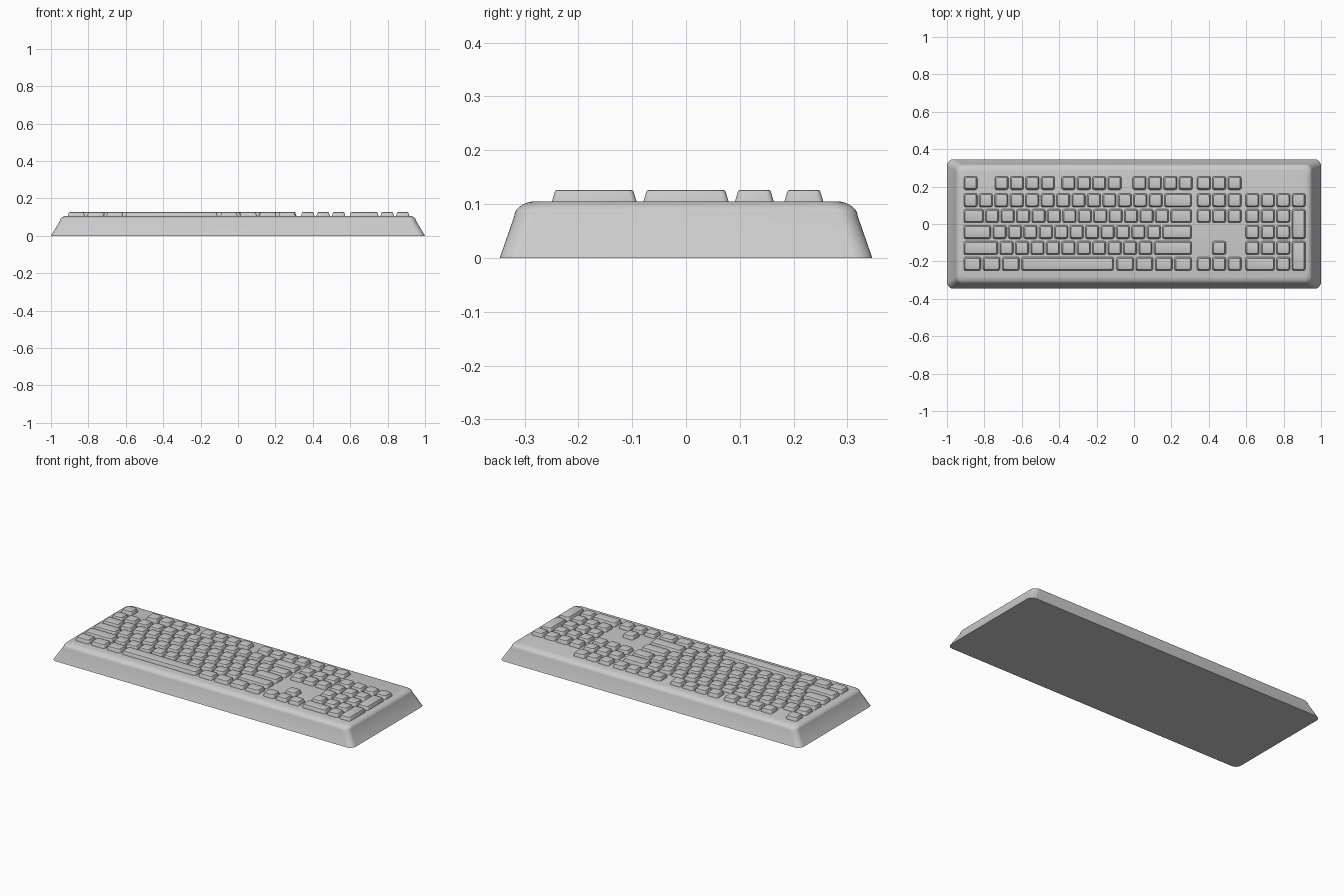
import bpy, bmesh, math

if "Cube" in bpy.data.objects:
    bpy.data.objects.remove(bpy.data.objects["Cube"])


def add_loft(bm, cx, cy, rings, seg):
    """Stack rounded rectangles (half x, half y, corner radius, z) into a closed solid."""
    loops = []
    for hx, hy, r, z in rings:
        loop = []
        for k, (sx, sy) in enumerate(((1, 1), (-1, 1), (-1, -1), (1, -1))):
            for i in range(seg + 1):
                a = (k + i / seg) * math.pi / 2
                loop.append(bm.verts.new((cx + sx * (hx - r) + r * math.cos(a),
                                          cy + sy * (hy - r) + r * math.sin(a), z)))
        loops.append(loop)
    n = len(loops[0])
    for lo, hi in zip(loops, loops[1:]):
        for i in range(n):
            j = (i + 1) % n
            bm.faces.new((lo[i], lo[j], hi[j], hi[i]))
    bm.faces.new(loops[0][::-1])
    bm.faces.new(loops[-1])


def finish(bm, name, angle):
    mesh = bpy.data.meshes.new(name)
    bm.to_mesh(mesh)
    bm.free()
    obj = bpy.data.objects.new(name, mesh)
    bpy.context.collection.objects.link(obj)
    bpy.ops.object.select_all(action='DESELECT')
    obj.select_set(True)
    bpy.context.view_layer.objects.active = obj
    bpy.ops.object.shade_smooth_by_angle(angle=math.radians(angle))


def add_key(bm, x0, x1, y0, y1):
    hx, hy = (x1 - x0) / 2, (y1 - y0) / 2
    rings = [(hx - d, hy - d, r, z) for d, r, z in (
        (0, .010, .100), (0, .010, .105), (.005, .010, .122),
        (.0065, .009, .125), (.009, .008, .126))]
    add_loft(bm, (x0 + x1) / 2, (y0 + y1) / 2, rings, 3)


# Case: sloped walls, rounded shoulder, flat top
bm = bmesh.new()
shoulder = [(1, .346, .035, 0), (.953, .319, .035, .078)]
for i in range(1, 7):
    a = math.radians(15 + 75 * i / 6)
    shoulder.append((.953 - .036 * (1 - math.sin(math.pi / 2 - a + math.radians(15))),
                     .319 - .034 * (1 - math.cos(a - math.radians(15))) / (1 - math.cos(math.radians(75))),
                     .035, .078 + .027 * math.sin(a - math.radians(15)) / math.sin(math.radians(75))))
add_loft(bm, 0, 0, shoulder, 8)
finish(bm, "case", 40)

# Key grid: row centres from back to front, unit pitch and key size
ROWS = (.219, .127, .043, -.043, -.128, -.213)
PITCH, KEY, GAP, LEFT, RIGHT = .0825, .072, .0105, -.910, .308
HALF = .036
NAV, PAD = .337, .597


def run(bm, x, row, count):
    """A run of single-width keys; returns the x where the next key starts."""
    for _ in range(count):
        add_key(bm, x, x + KEY, ROWS[row] - HALF, ROWS[row] + HALF)
        x += PITCH
    return x


def wide(bm, x0, x1, row, row_to=None):
    last = row if row_to is None else row_to
    add_key(bm, x0, x1, ROWS[last] - HALF, ROWS[row] + HALF)


# Function keys
bm = bmesh.new()
for x, count in ((LEFT, 1), (-.744, 4), (-.387, 4), (-.007, 4)):
    run(bm, x, 0, count)
finish(bm, "function_keys", 40)

# Main block: wide left key (if any), singles, wide right key
bm = bmesh.new()
for row, start, count in ((1, LEFT, 13), (2, -.794, 12), (3, -.755, 11), (4, -.717, 10)):
    if start > LEFT:
        wide(bm, LEFT, start - GAP, row)
    wide(bm, run(bm, start, row, count), RIGHT, row)
finish(bm, "main_keys", 40)

# Bottom row: modifiers around the space bar
bm = bmesh.new()
for x in (LEFT, -.807, -.704, -.093, .010, .114, .217):
    wide(bm, x, x + .091, 5)
finish(bm, "modifier_keys", 40)
bm = bmesh.new()
wide(bm, -.601, -.109, 5)
finish(bm, "space_bar", 40)

# Navigation block and arrows
bm = bmesh.new()
for row in (0, 1, 2):
    run(bm, NAV, row, 3)
finish(bm, "navigation_keys", 40)
bm = bmesh.new()
run(bm, NAV + PITCH, 4, 1)
run(bm, NAV, 5, 3)
finish(bm, "arrow_keys", 40)

# Number pad with two tall keys and a double-width zero
bm = bmesh.new()
run(bm, PAD, 1, 4)
for row in (2, 3, 4):
    run(bm, PAD, row, 3)
wide(bm, PAD, PAD + PITCH + KEY, 5)
run(bm, PAD + 2 * PITCH, 5, 1)
for row in (2, 4):
    wide(bm, PAD + 3 * PITCH, PAD + 3 * PITCH + KEY, row, row + 1)
finish(bm, "number_pad_keys", 40)
